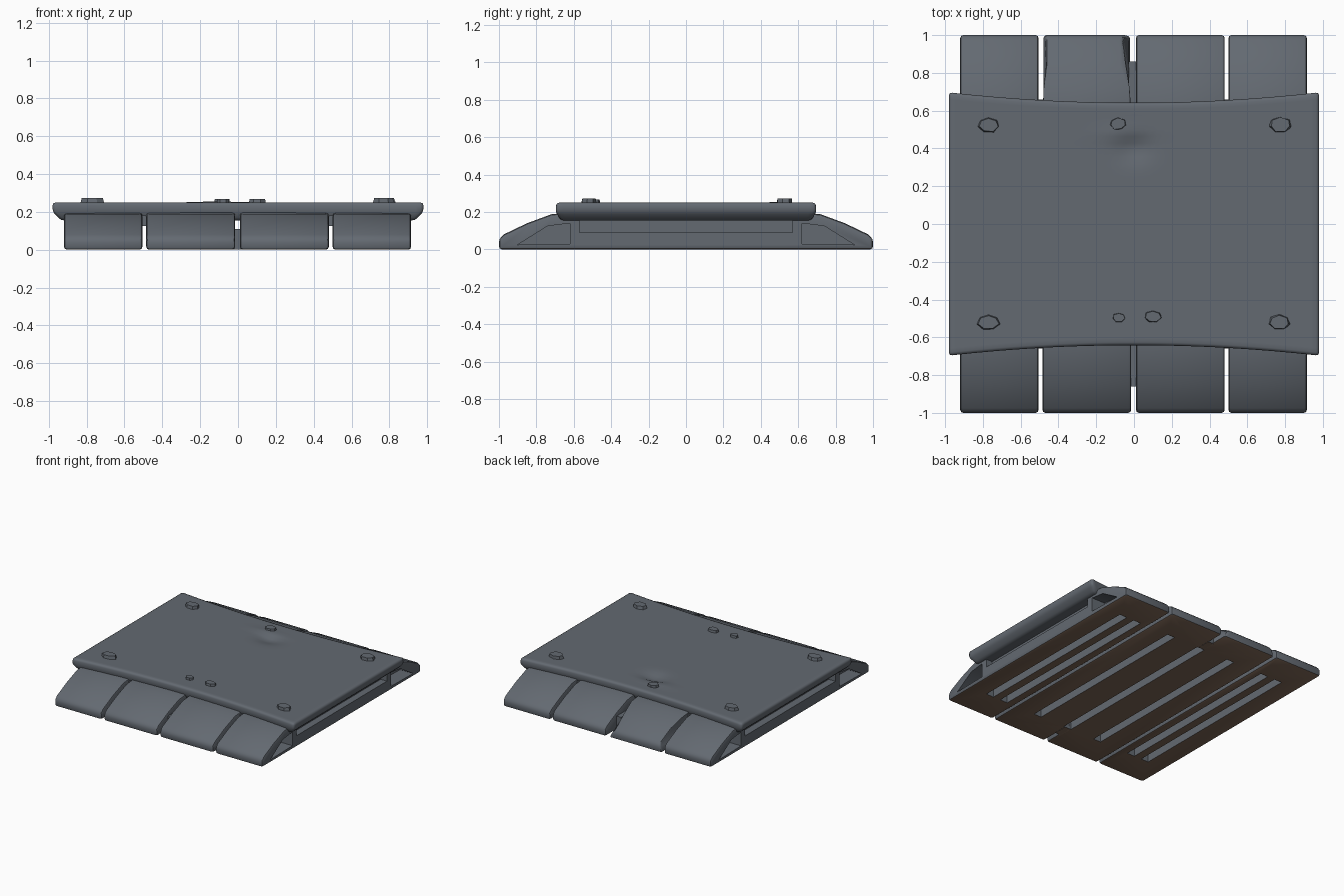
import bpy, bmesh, math, random
from mathutils import Vector

if "Cube" in bpy.data.objects:
    bpy.data.objects.remove(bpy.data.objects["Cube"])

random.seed(4)


def material(name, rgb):
    m = bpy.data.materials.new(name)
    m.diffuse_color = (*rgb, 1)
    m.use_nodes = True
    m.node_tree.nodes["Principled BSDF"].inputs["Base Color"].default_value = m.diffuse_color
    return m


GREY = material("slate grey", (0.125, 0.142, 0.165))
BROWN = material("underside brown", (0.20, 0.13, 0.09))


def make(name, bm, mats=(GREY,)):
    bmesh.ops.recalc_face_normals(bm, faces=bm.faces)
    me = bpy.data.meshes.new(name)
    bm.to_mesh(me)
    bm.free()
    ob = bpy.data.objects.new(name, me)
    bpy.context.collection.objects.link(ob)
    for m in mats:
        me.materials.append(m)
    return ob


def apply_all(ob):
    # bake the modifier stack into the mesh
    dg = bpy.context.evaluated_depsgraph_get()
    me = bpy.data.meshes.new_from_object(ob.evaluated_get(dg))
    ob.modifiers.clear()
    ob.data = me


def smooth(ob, angle=35):
    bpy.ops.object.select_all(action='DESELECT')
    ob.select_set(True)
    bpy.context.view_layer.objects.active = ob
    bpy.ops.object.shade_smooth_by_angle(angle=math.radians(angle))


def bevel(ob, width, seg=2):
    b = ob.modifiers.new("bevel", 'BEVEL')
    b.width, b.segments, b.limit_method = width, seg, 'ANGLE'
    b.angle_limit = math.radians(40)


def prism(bm, outline, x0, x1):
    # extrude a (y, z) outline along x
    a = [bm.verts.new((x0, y, z)) for y, z in outline]
    b = [bm.verts.new((x1, y, z)) for y, z in outline]
    n = len(a)
    for i in range(n):
        j = (i + 1) % n
        bm.faces.new((a[i], a[j], b[j], b[i]))
    bm.faces.new(a[::-1])
    bm.faces.new(b)


def rect(y0, y1, z0, z1):
    return [(y0, z0), (y1, z0), (y1, z1), (y0, z1)]


# cutter: slots under the planks, side ledges and corner hollows
bm = bmesh.new()
for x in (-0.73, -0.6, -0.28, 0, 0.28, 0.6, 0.73):
    prism(bm, rect(-0.75, 0.75, -0.1, 0.1), x - 0.033, x + 0.033)
for s in (-1, 1):
    prism(bm, rect(-0.57, 0.57, 0.09, 0.165), s * 0.86, s * 1.1)
    for e in (-1, 1):
        tri = [(e * 0.9, 0.025), (e * 0.62, 0.03), (e * 0.62, 0.14), (e * 0.74, 0.125)]
        prism(bm, tri, s * 0.8, s * 1.1)
cutter = make("slot_cutter", bm)
cutter.hide_render = True


def cut_and_paint(ob):
    mod = ob.modifiers.new("cut", 'BOOLEAN')
    mod.object, mod.operation, mod.solver = cutter, 'DIFFERENCE', 'EXACT'
    apply_all(ob)
    # brown only on the flat ground face
    for p in ob.data.polygons:
        p.material_index = int(p.normal.z < -0.9 and p.center.z < 0.01)
    smooth(ob)


# four planks with sloping ends
half = [(1, 0), (1, 0.055), (0.975, 0.08), (0.85, 0.14), (0.72, 0.188), (0.6, 0.2)]
profile = half + [(-y, z) for y, z in reversed(half)]
planks = [(-0.92, -0.505, 0, 0), (-0.485, -0.015, 0.02, -0.045),
          (0.01, 0.48, 0, 0), (0.5, 0.915, 0, 0)]
for i, (x0, x1, chip_l, chip_r) in enumerate(planks):
    bm = bmesh.new()
    prism(bm, profile, x0, x1)
    # chipped corners at the back end
    for v in bm.verts:
        if v.co.y > 0.8 and v.co.z > 0.01:
            v.co.x += chip_l if abs(v.co.x - x0) < 1e-4 else chip_r
    ob = make(f"plank_{i + 1}", bm, (GREY, BROWN))
    bevel(ob, 0.016)
    cut_and_paint(ob)

# filler closing the centre joint
bm = bmesh.new()
prism(bm, rect(-0.86, 0.86, 0.001, 0.11), -0.03, 0.02)
cut_and_paint(make("centre_joint", bm, (GREY, BROWN)))

# narrow bridges hidden above the outer joints
for n, x in (("left", -0.495), ("right", 0.49)):
    bm = bmesh.new()
    prism(bm, rect(-0.66, 0.66, 0.125, 0.18), x - 0.02, x + 0.02)
    make(n + "_bridge", bm)


# cover plate with concave front and back edges and a dent
bm = bmesh.new()
bmesh.ops.create_grid(bm, x_segments=48, y_segments=36, size=1)
top = list(bm.faces)
for depth, sx, sy in ((0.05, 1, 1), (0.045, 0.955, 0.97)):
    ret = bmesh.ops.extrude_face_region(bm, geom=top)
    new = [g for g in ret["geom"] if isinstance(g, bmesh.types.BMVert)]
    for v in new:
        v.co = Vector((v.co.x * sx, v.co.y * sy, v.co.z - depth))
    bmesh.ops.delete(bm, geom=[f for f in top if f.is_valid and depth == 0.045], context='FACES_ONLY')
    top = [g for g in ret["geom"] if isinstance(g, bmesh.types.BMFace)]
for v in bm.verts:
    x, y, z = v.co
    edge = 0.642 + 0.055 * min(1, abs(x)) ** 2
    v.co = Vector((x * 0.98, y * edge, z + 0.25))
    if z > -0.01:
        d = (v.co.x / 0.09) ** 2 + ((v.co.y - 0.40) / 0.07) ** 2
        r = ((v.co.x + 0.06) / 0.14) ** 2 + ((v.co.y - 0.48) / 0.025) ** 2
        v.co.z += 0.012 * math.exp(-r) - 0.025 * math.exp(-d)
plate = make("cover_plate", bm)
bevel(plate, 0.016)
apply_all(plate)
smooth(plate, 50)

# rough rivet heads
rivets = [(-0.77, 0.525, 1), (0.775, 0.525, 1), (-0.77, -0.52, 1), (0.77, -0.52, 1),
          (0.1, -0.49, 0.8), (-0.08, -0.495, 0.6), (-0.085, 0.53, 0.8)]
for i, (x, y, s) in enumerate(rivets):
    bm = bmesh.new()
    bmesh.ops.create_cone(bm, cap_ends=True, segments=7, radius1=0.066 * s,
                          radius2=0.056 * s, depth=0.04)
    for v in bm.verts:
        k = random.uniform(0.85, 1.05)
        v.co = Vector((v.co.x * k + x, v.co.y * k * 0.7 + y,
                       v.co.z + (0.253 if s == 1 else 0.248)))
    make(f"rivet_{i + 1}", bm)

bpy.data.objects.remove(cutter)
